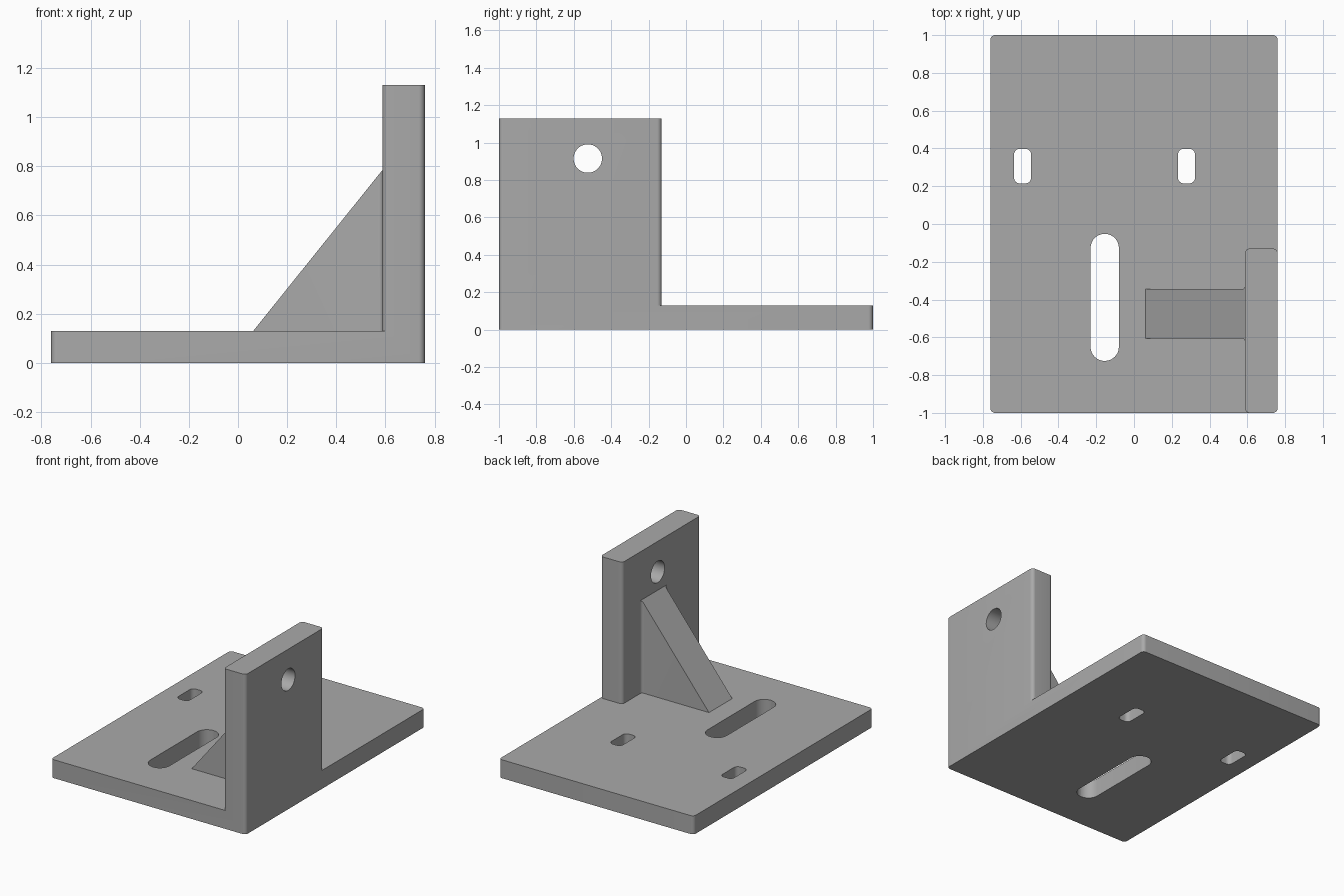
import bpy
import bmesh
from math import cos, sin, pi, radians
from mathutils import Matrix, Vector

if "Cube" in bpy.data.objects:
    bpy.data.objects.remove(bpy.data.objects["Cube"])

GREY = (0.4, 0.4, 0.4, 1)
metal = bpy.data.materials.new("plain grey metal")
metal.use_nodes = True
metal.diffuse_color = GREY
metal.node_tree.nodes["Principled BSDF"].inputs["Base Color"].default_value = GREY

PLATE = 0.13  # base plate thickness


def arc(cx, cy, r, start, end, steps=8):
    angles = [radians(start + (end - start) * i / steps) for i in range(steps + 1)]
    return [(cx + r * cos(a), cy + r * sin(a)) for a in angles]


def rounded_rect(x0, x1, y0, y1, r):
    corners = [(x1 - r, y1 - r), (x0 + r, y1 - r), (x0 + r, y0 + r), (x1 - r, y0 + r)]
    return [p for i, c in enumerate(corners) for p in arc(*c, r, 90 * i, 90 * i + 90)]


def prism(name, outline, z0, top):
    """Extrude a plan outline from z0 up to top(x)."""
    bm = bmesh.new()
    base = bm.faces.new([bm.verts.new((x, y, z0)) for x, y in outline])
    lifted = bmesh.ops.extrude_face_region(bm, geom=[base])["geom"]
    for v in lifted:
        if isinstance(v, bmesh.types.BMVert):
            v.co.z = top(v.co.x)
    bmesh.ops.remove_doubles(bm, verts=bm.verts, dist=1e-5)
    bmesh.ops.recalc_face_normals(bm, faces=bm.faces)
    mesh = bpy.data.meshes.new(name)
    bm.to_mesh(mesh)
    bm.free()
    mesh.materials.append(metal)
    ob = bpy.data.objects.new(name, mesh)
    bpy.context.collection.objects.link(ob)
    return ob


def combine(target, other, operation):
    mod = target.modifiers.new(operation.lower(), "BOOLEAN")
    mod.operation, mod.solver, mod.object = operation, "EXACT", other
    bpy.context.view_layer.objects.active = target
    bpy.ops.object.modifier_apply(modifier=mod.name)
    bpy.data.objects.remove(other)


# Base plate and upright wall, flush at the outer side and front
bracket = prism("angle_bracket", rounded_rect(-0.76, 0.76, -1, 1, 0.025), 0, lambda x: PLATE)
wall = prism("upright_wall", rounded_rect(0.588, 0.76, -1, -0.13, 0.025), 0, lambda x: 1.13)
combine(bracket, wall, "UNION")

# Sloping gusset with small fillets where it meets the wall
f = 0.018
half = arc(0.588 - f, 0.13 + f, f, 270, 360)
plan = [(0.04, 0.13)] + half + [(0.62, 0.13 + f)]
plan = plan + [(x, -y) for x, y in reversed(plan)]
gusset = prism("gusset", [(x, y - 0.475) for x, y in plan], 0.1,
               lambda x: PLATE + (x - 0.062) * 0.655 / 0.526)
combine(bracket, gusset, "UNION")

# Slots through the plate
for x0, x1, y0, y1, r in [(-0.23, -0.08, -0.725, -0.052, 0.0749),
                          (-0.635, -0.545, 0.215, 0.398, 0.03),
                          (0.233, 0.323, 0.215, 0.398, 0.03)]:
    slot = prism("slot_cutter", rounded_rect(x0, x1, y0, y1, r), -0.1, lambda x: 0.3)
    combine(bracket, slot, "DIFFERENCE")

# Round hole through the wall
hole = prism("hole_cutter", arc(0, 0, 0.076, 0, 360, 48)[:-1], -0.2, lambda x: 0.2)
hole.data.transform(Matrix.Translation(Vector((0.67, -0.525, 0.915))) @ Matrix.Rotation(pi / 2, 4, "Y"))
combine(bracket, hole, "DIFFERENCE")

# Merge coplanar faces, then smooth the rounded corners only
bm = bmesh.new()
bm.from_mesh(bracket.data)
bmesh.ops.remove_doubles(bm, verts=bm.verts, dist=1e-5)
bmesh.ops.dissolve_limit(bm, angle_limit=radians(0.5), verts=bm.verts, edges=bm.edges)
bm.to_mesh(bracket.data)
bm.free()
bpy.ops.object.select_all(action="DESELECT")
bracket.select_set(True)
bpy.context.view_layer.objects.active = bracket
bpy.ops.object.shade_smooth_by_angle(angle=radians(30))
